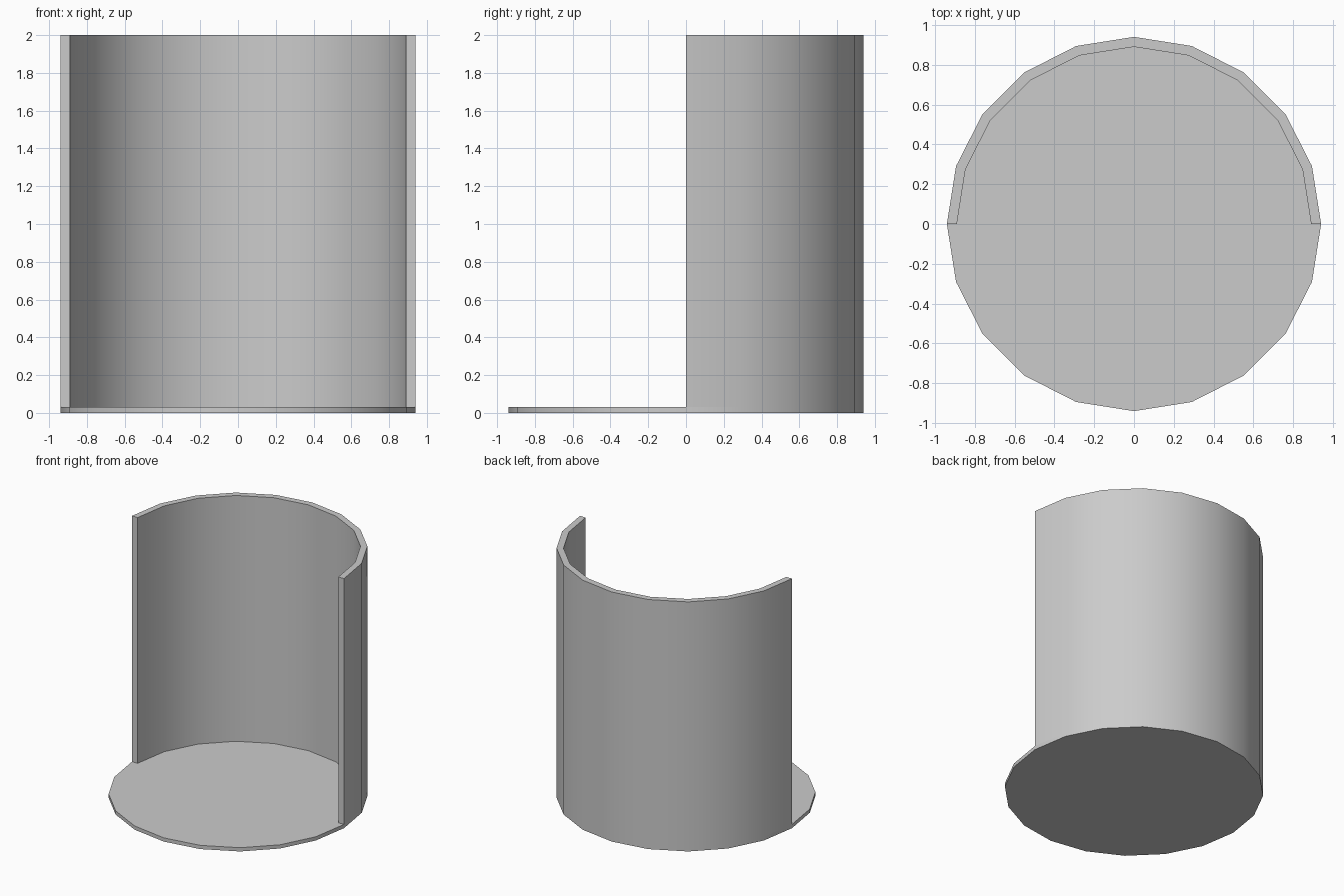
import bpy, bmesh
from math import cos, sin, tau

if "Cube" in bpy.data.objects:
    bpy.data.objects.remove(bpy.data.objects["Cube"])

SIDES = 20
R_OUT, R_IN = 0.94, 0.89
BASE_TOP, HEIGHT = 0.03, 2.0


def arc(radius, count):
    """Points around the circle, starting on +x and running counter-clockwise."""
    return [(radius * cos(tau * i / SIDES), radius * sin(tau * i / SIDES)) for i in range(count)]


def prism(name, outline, z0, z1):
    """Extrude a closed outline upward into a solid."""
    bm = bmesh.new()
    face = bm.faces.new([bm.verts.new((x, y, z0)) for x, y in outline])
    ext = bmesh.ops.extrude_face_region(bm, geom=[face], use_keep_orig=True)
    top = [g for g in ext["geom"] if isinstance(g, bmesh.types.BMVert)]
    bmesh.ops.translate(bm, verts=top, vec=(0, 0, z1 - z0))
    bmesh.ops.recalc_face_normals(bm, faces=bm.faces)
    mesh = bpy.data.meshes.new(name)
    bm.to_mesh(mesh)
    bm.free()
    obj = bpy.data.objects.new(name, mesh)
    bpy.context.collection.objects.link(obj)
    bpy.ops.object.select_all(action="DESELECT")
    obj.select_set(True)
    bpy.context.view_layer.objects.active = obj
    bpy.ops.object.shade_smooth_by_angle()
    return obj


# Round floor plate
prism("base_disc", arc(R_OUT, SIDES), 0, BASE_TOP)

# Half-round wall standing on the back half of the plate
half = SIDES // 2 + 1
prism("back_wall", arc(R_OUT, half) + arc(R_IN, half)[::-1], BASE_TOP, HEIGHT)
